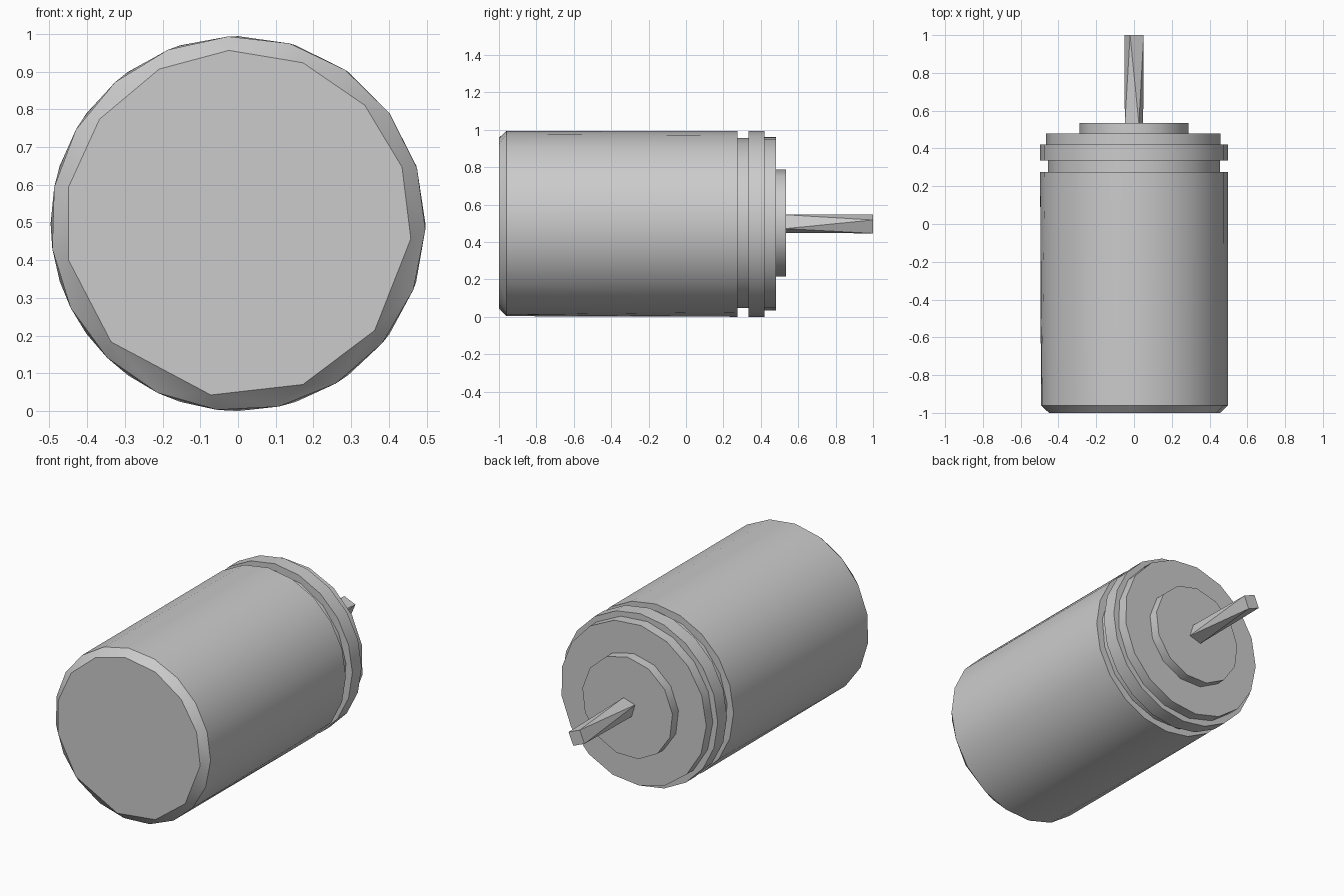
import bpy, bmesh, math

cube = bpy.data.objects.get("Cube")
if cube:
    bpy.data.objects.remove(cube, do_unlink=True)

AXIS_Z = 0.497

metal = bpy.data.materials.new("grey metal")
metal.use_nodes = True
GREY = (0.6, 0.6, 0.6, 1)
metal.diffuse_color = GREY
metal.node_tree.nodes["Principled BSDF"].inputs["Base Color"].default_value = GREY


def even(sides, phase):
    """Evenly spaced angles, in degrees."""
    return [phase + 360 * i / sides for i in range(sides)]


def make_part(name, rings):
    """Convex solid through rings of (y, radius, angles) about the motor axis."""
    bm = bmesh.new()
    for y, radius, angles in rings:
        for a in map(math.radians, angles):
            bm.verts.new((radius * math.cos(a), y, AXIS_Z + radius * math.sin(a)))
    bmesh.ops.convex_hull(bm, input=bm.verts[:])
    bmesh.ops.dissolve_limit(bm, angle_limit=0.005, verts=bm.verts[:], edges=bm.edges[:])
    bmesh.ops.recalc_face_normals(bm, faces=bm.faces[:])
    mesh = bpy.data.meshes.new(name)
    bm.to_mesh(mesh)
    bm.free()
    mesh.materials.append(metal)
    obj = bpy.data.objects.new(name, mesh)
    bpy.context.collection.objects.link(obj)
    return obj


def disc(name, start, end, radius, sides, phase):
    angles = even(sides, phase)
    return make_part(name, [(start, radius, angles), (end, radius, angles)])


# Main casing with an uneven chamfered rim at the front
rim = [93, 68, 43, 19, -5, -38, -68, -99, -137, -168, 168, 143, 117]
parts = [make_part("casing", [(-1, 0.46, rim),
                              (-0.96, 0.497, even(19, 93)),
                              (0.275, 0.497, even(20, 90))])]

# Stepped collars at the back, each sunk into the one before
parts += [
    disc("groove", 0.2, 0.34, 0.458, 17, 90),
    disc("clamp_ring", 0.335, 0.42, 0.497, 20, 90),
    disc("end_cap", 0.4, 0.48, 0.466, 17, 96),
    disc("bearing_boss", 0.46, 0.535, 0.29, 13, 90),
]

# Square shaft with a twist along its length
make_part("shaft", [(0.53, 0.055, even(4, 62)), (1, 0.055, even(4, 112))])

# Smooth the round sides and keep the steps sharp
bpy.ops.object.select_all(action='DESELECT')
for part in parts:
    part.select_set(True)
bpy.context.view_layer.objects.active = parts[0]
bpy.ops.object.shade_smooth_by_angle(angle=math.radians(30))
